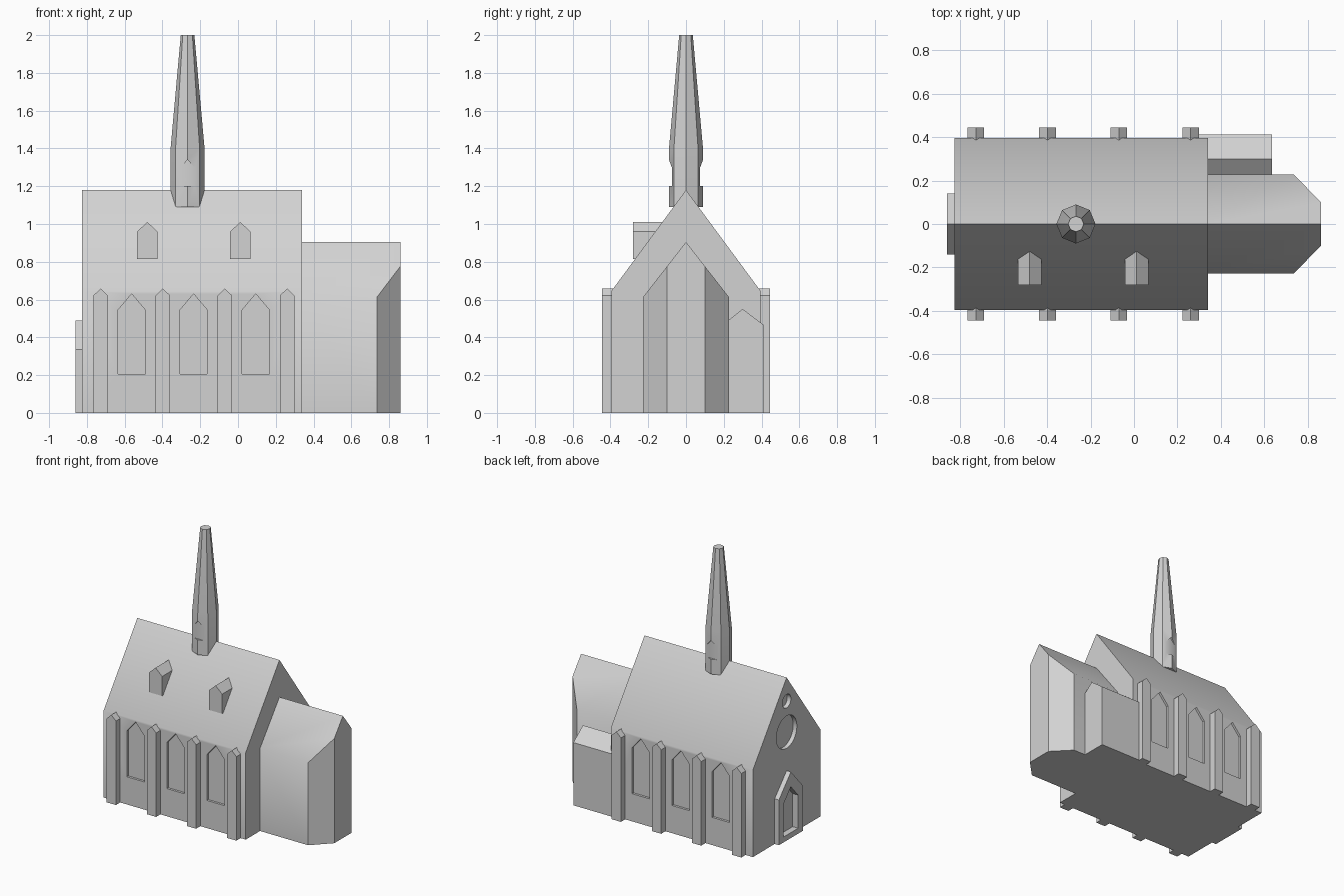
import bpy, bmesh, math
from mathutils import Vector

if "Cube" in bpy.data.objects:
    bpy.data.objects.remove(bpy.data.objects["Cube"])

stone = bpy.data.materials.new("light_grey_stone")
stone.diffuse_color = (0.65, 0.65, 0.65, 1)
stone.use_nodes = True
stone.node_tree.nodes["Principled BSDF"].inputs["Base Color"].default_value = stone.diffuse_color


def finish(name, bm):
    bmesh.ops.recalc_face_normals(bm, faces=bm.faces)
    me = bpy.data.meshes.new(name)
    bm.to_mesh(me)
    bm.free()
    ob = bpy.data.objects.new(name, me)
    bpy.context.collection.objects.link(ob)
    me.materials.append(stone)
    return ob


def prism(name, pts, axis, a, b):
    """Extrude a profile along x (points are y, z) or along y (points are x, z)."""
    bm = bmesh.new()
    place = (lambda p, t: (t, p[0], p[1])) if axis == 'x' else (lambda p, t: (p[0], t, p[1]))
    face = bm.faces.new([bm.verts.new(place(p, a)) for p in pts])
    ext = bmesh.ops.extrude_face_region(bm, geom=[face])
    verts = [v for v in ext['geom'] if isinstance(v, bmesh.types.BMVert)]
    shift = Vector((b - a, 0, 0)) if axis == 'x' else Vector((0, b - a, 0))
    bmesh.ops.translate(bm, verts=verts, vec=shift)
    return finish(name, bm)


def gable(c, half, base, eave, peak):
    return [(c - half, base), (c + half, base), (c + half, eave), (c, peak), (c - half, eave)]


def circle(z, r, n=32):
    return [(r * math.cos(2 * math.pi * i / n), z + r * math.sin(2 * math.pi * i / n)) for i in range(n)]


def carve(ob, cutters):
    for c in cutters:
        m = ob.modifiers.new("carve", 'BOOLEAN')
        m.operation, m.solver, m.object = 'DIFFERENCE', 'EXACT', c
        bpy.context.view_layer.objects.active = ob
        bpy.ops.object.modifier_apply(modifier=m.name)
        bpy.data.objects.remove(c)


# Nave with recessed side windows and round gable windows
nave = prism("nave", gable(0, 0.395, 0, 0.645, 1.18), 'x', -0.825, 0.34)
cutters = []
for x in (-0.563, -0.235, 0.094):
    for s in (-1, 1):
        cutters.append(prism("window_cutter", gable(x, 0.072, 0.205, 0.545, 0.63), 'y', s * 0.378, s * 0.5))
for z, r in ((0.775, 0.12), (1.005, 0.05)):
    cutters.append(prism("round_window_cutter", circle(z, r), 'x', -0.9, -0.795))
carve(nave, cutters)

# Buttresses along both walls
for x in (-0.727, -0.398, -0.07, 0.26):
    for s in (-1, 1):
        prism("buttress", gable(x, 0.038, 0, 0.622, 0.658), 'y', s * 0.385, s * 0.445)

# Portal with a recessed doorway
portal = prism("portal", gable(0, 0.14, 0, 0.335, 0.49), 'x', -0.86, -0.80)
carve(portal, [prism("door_cutter", gable(0, 0.085, 0.04, 0.285, 0.38), 'x', -0.9, -0.815)])
carve(nave, [prism("door_cutter", gable(0, 0.085, 0.04, 0.285, 0.38), 'x', -0.9, -0.815)])

# Choir with its end corners cut off
choir = prism("choir", gable(0, 0.228, 0, 0.612, 0.905), 'x', 0.32, 0.86)
bm = bmesh.new()
bm.from_mesh(choir.data)
for s in (-1, 1):
    cut = bmesh.ops.bisect_plane(bm, geom=bm.verts[:] + bm.edges[:] + bm.faces[:], dist=1e-5,
                                 plane_co=(0.735, s * 0.228, 0), plane_no=(0.128, s * 0.125, 0),
                                 clear_outer=True)
    bmesh.ops.holes_fill(bm, edges=[e for e in bm.edges if e.is_boundary], sides=0)
bmesh.ops.recalc_face_normals(bm, faces=bm.faces)
bm.to_mesh(choir.data)
bm.free()

# Side chapel in the back corner
prism("side_chapel", [(0.2, 0), (0.412, 0), (0.412, 0.465), (0.3, 0.55), (0.2, 0.47)], 'x', 0.3, 0.635)

# Dormers on the front roof slope
for x in (-0.48, 0.012):
    # the hidden tail is sheared so it stays inside the roof
    dormer = prism("dormer", gable(x, 0.054, 0.815, 0.96, 1.01), 'y', -0.28, -0.1)

# Octagonal spire with a small niche front and back
bm = bmesh.new()
rings = []
for z, r in ((1.09, 0.09), (1.4, 0.09), (2.0, 0.036)):
    rings.append([bm.verts.new((-0.267 + r * math.cos(i * math.pi / 4), r * math.sin(i * math.pi / 4), z))
                  for i in range(8)])
for lo, hi in zip(rings, rings[1:]):
    for i in range(8):
        bm.faces.new((lo[i], lo[(i + 1) % 8], hi[(i + 1) % 8], hi[i]))
bm.faces.new(rings[0][::-1])
bm.faces.new(rings[-1])
spire = finish("spire", bm)
carve(spire, [prism("niche_cutter", gable(-0.267, 0.045, 1.2, 1.29, 1.34), 'y', s * 0.074, s * 0.2)
              for s in (-1, 1)])

# Soft eaves, crisp corners
bpy.ops.object.select_all(action='SELECT')
bpy.context.view_layer.objects.active = nave
bpy.ops.object.shade_smooth_by_angle(angle=math.radians(40))
